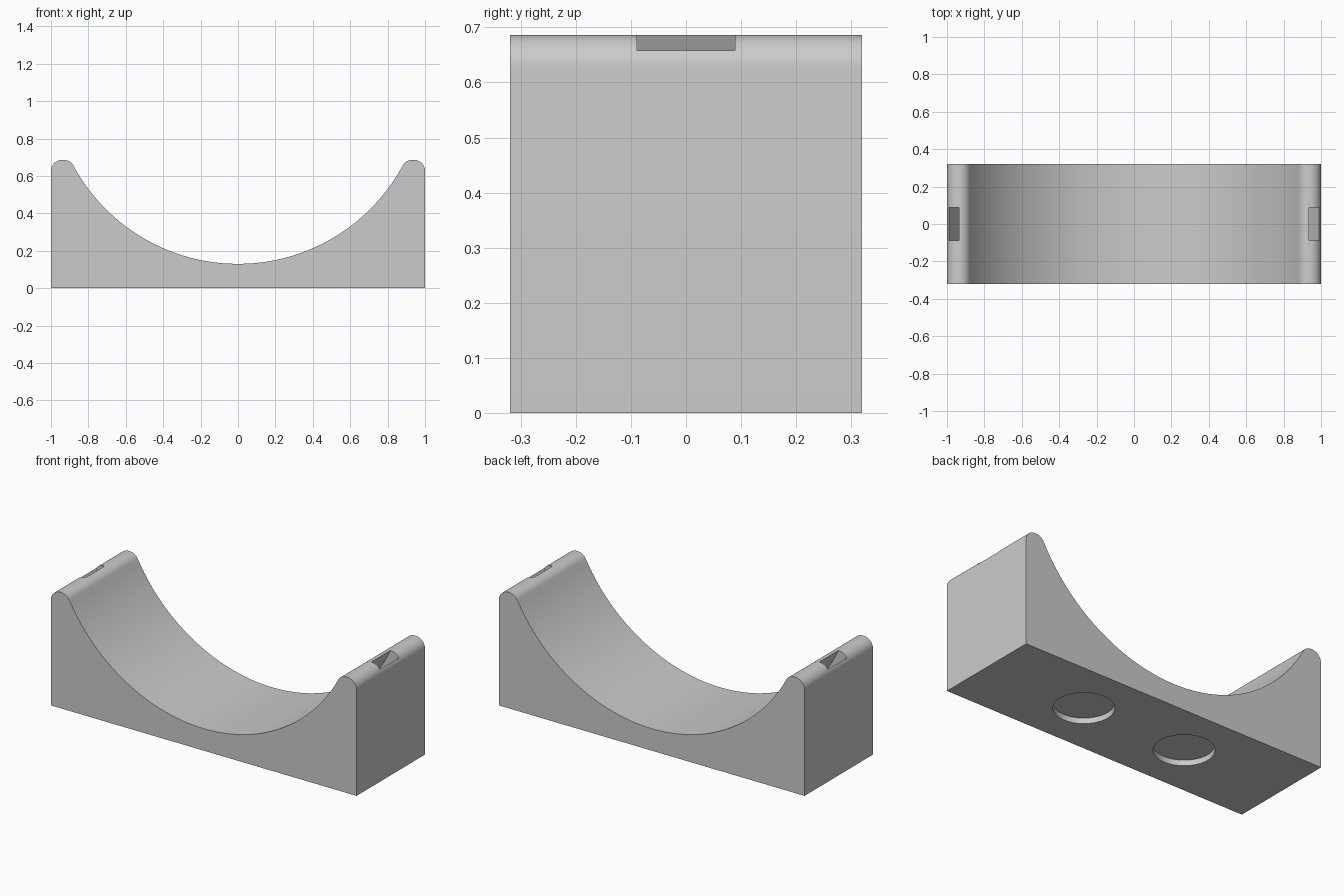
import bpy, bmesh
from math import sin, cos, pi, radians, atan2, sqrt

if "Cube" in bpy.data.objects:
    bpy.data.objects.remove(bpy.data.objects["Cube"])

DEPTH = 0.64        # body size along y
HEIGHT = 0.686
AXIS_Z = 1.13       # axis of the round saddle
SADDLE_R = 1.0
LIP_R = 0.06        # rounding of the two upper lips


def arc(cx, cz, r, start, end, n):
    """Points on a circle in the xz plane, angles from +x towards +z."""
    return [(cx + r * cos(start + (end - start) * i / n),
             cz + r * sin(start + (end - start) * i / n)) for i in range(n + 1)]


def extrude_profile(name, points, depth):
    """Solid prism from an xz outline, centred on y = 0."""
    bm = bmesh.new()
    face = bm.faces.new([bm.verts.new((x, -depth / 2, z)) for x, z in points])
    new = bmesh.ops.extrude_face_region(bm, geom=[face])["geom"]
    bmesh.ops.translate(bm, vec=(0, depth, 0),
                        verts=[v for v in new if isinstance(v, bmesh.types.BMVert)])
    bmesh.ops.recalc_face_normals(bm, faces=bm.faces)
    mesh = bpy.data.meshes.new(name)
    bm.to_mesh(mesh)
    bm.free()
    obj = bpy.data.objects.new(name, mesh)
    bpy.context.collection.objects.link(obj)
    return obj


def cut(target, cutter):
    """Subtract the cutter from the target and discard it."""
    cutter.hide_render = True
    mod = target.modifiers.new("cut", "BOOLEAN")
    mod.operation = "DIFFERENCE"
    mod.solver = "EXACT"
    mod.object = cutter
    bpy.context.view_layer.objects.active = target
    bpy.ops.object.modifier_apply(modifier=mod.name)
    bpy.data.objects.remove(cutter)


# Half outline: base corner, rounded lip tangent to the saddle, saddle arc
lip_z = HEIGHT - LIP_R
inner_x = sqrt((SADDLE_R + LIP_R) ** 2 - (AXIS_Z - lip_z) ** 2)
tangent = atan2(AXIS_Z - lip_z, -inner_x)
half = [(1, 0)]
half += arc(1 - LIP_R, lip_z, LIP_R, 0, pi / 2, 12)
half += arc(inner_x, lip_z, LIP_R, pi / 2, tangent, 12)
half += arc(0, AXIS_Z, SADDLE_R, tangent - pi, -pi / 2, 40)[1:]
outline = half + [(-x, z) for x, z in reversed(half[:-1])]
cradle = extrude_profile("cradle_body", outline, DEPTH)

# Curved strap channel running under the saddle and out through both lips
reach = radians(72)
low, high = -pi / 2 - reach, -pi / 2 + reach
band = arc(0, AXIS_Z, 1.097, low, high, 96) + arc(0, AXIS_Z, 1.035, high, low, 96)
cut(cradle, extrude_profile("strap_channel_cutter", band, 0.178))

# Two shallow round pockets in the underside
for x in (-0.34, 0.34):
    bpy.ops.mesh.primitive_cylinder_add(vertices=64, radius=0.161, depth=0.066,
                                        location=(x, 0, 0))
    pocket = bpy.context.object
    pocket.name = "pocket_cutter"
    cut(cradle, pocket)

# Grey finish
grey = bpy.data.materials.new("plain_grey")
grey.use_nodes = True
colour = (0.6, 0.6, 0.6, 1)
grey.diffuse_color = colour
grey.node_tree.nodes["Principled BSDF"].inputs["Base Color"].default_value = colour
cradle.data.materials.clear()
cradle.data.materials.append(grey)

# Smooth rounds, sharp edges
bpy.ops.object.select_all(action="DESELECT")
cradle.select_set(True)
bpy.context.view_layer.objects.active = cradle
bpy.ops.object.shade_smooth_by_angle(angle=radians(25))
